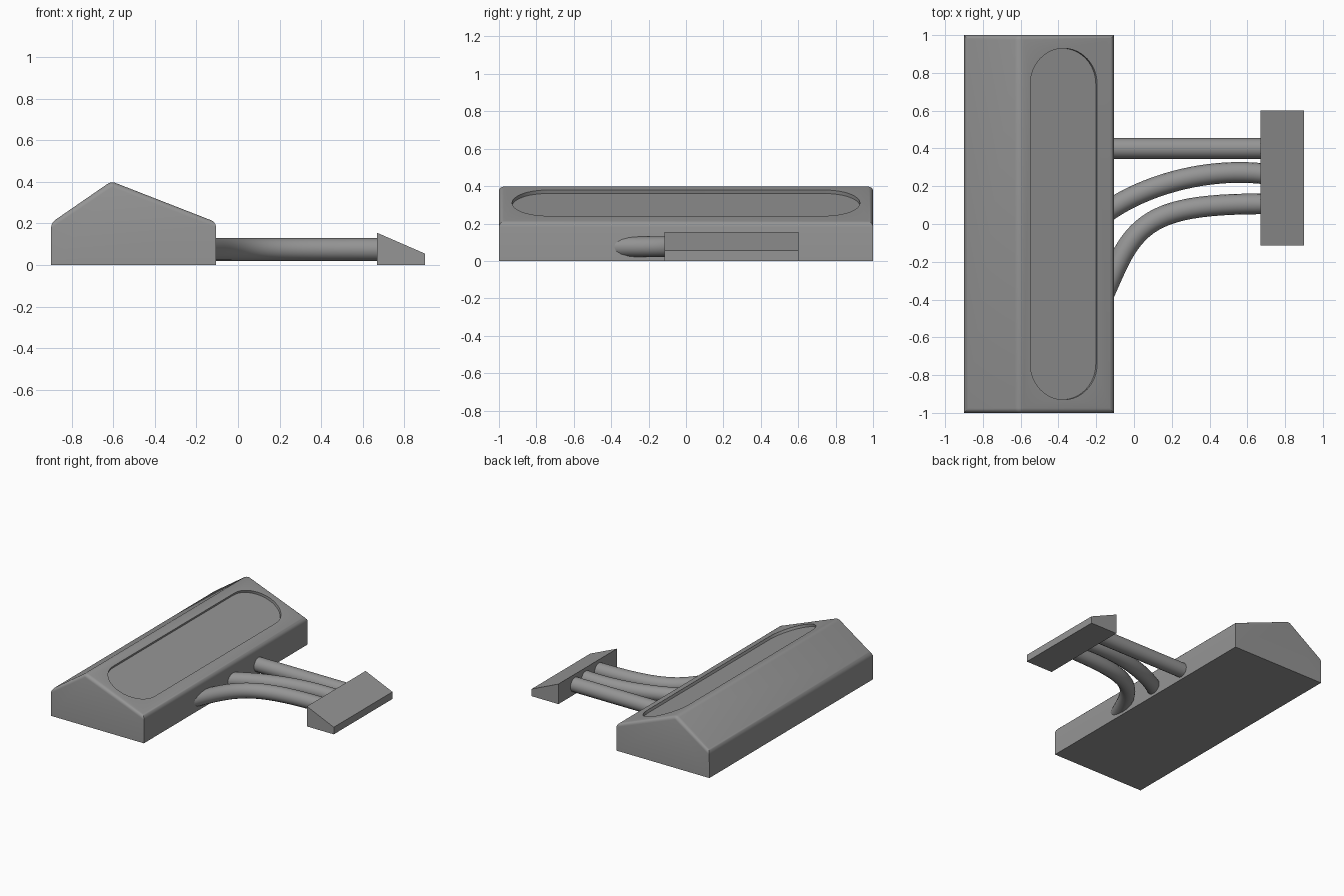
import bpy, bmesh, math
from mathutils import Matrix

cube = bpy.data.objects.get("Cube")
if cube:
    bpy.data.objects.remove(cube, do_unlink=True)

GREY = (0.3, 0.3, 0.3, 1)
grey = bpy.data.materials.new("plain grey")
grey.use_nodes = True
grey.diffuse_color = GREY
grey.node_tree.nodes["Principled BSDF"].inputs["Base Color"].default_value = GREY


def add_object(name, data):
    obj = bpy.data.objects.new(name, data)
    bpy.context.collection.objects.link(obj)
    data.materials.append(grey)
    return obj


def select(obj):
    bpy.ops.object.select_all(action="DESELECT")
    obj.select_set(True)
    bpy.context.view_layer.objects.active = obj


def prism(name, outline, vector, bevel=0, bevel_rule=None):
    """Extrude a closed outline along a vector, optionally rounding chosen edges."""
    bm = bmesh.new()
    face = bm.faces.new([bm.verts.new(p) for p in outline])
    made = bmesh.ops.extrude_face_region(bm, geom=[face])["geom"]
    bmesh.ops.translate(bm, vec=vector, verts=[v for v in made if isinstance(v, bmesh.types.BMVert)])
    bmesh.ops.recalc_face_normals(bm, faces=bm.faces)
    if bevel:
        edges = [e for e in bm.edges if bevel_rule(e)]
        bmesh.ops.bevel(bm, geom=edges, offset=bevel, segments=5, profile=0.5,
                        affect="EDGES", clamp_overlap=True)
    mesh = bpy.data.meshes.new(name)
    bm.to_mesh(mesh)
    bm.free()
    return add_object(name, mesh)


# Main body: long gabled block with rounded roof edges
apex, eave = (-0.61, 0.403), (-0.105, 0.206)
profile = [(-0.9, 0), (-0.9, 0.203), apex, eave, (-0.105, 0)]
body = prism("main_body", [(x, -1, z) for x, z in profile], (0, 2, 0), 0.025,
             lambda e: all(v.co.z > 0.1 for v in e.verts))

# Pill-shaped recess sunk square to the long roof slope
radius, half_length, depth, steps = 0.19, 0.93, 0.02, 24
pill = []
for side in (1, -1):
    for i in range(steps + 1):
        a = math.pi * i / steps
        pill.append((side * radius * math.cos(a),
                     side * (half_length - radius + radius * math.sin(a)), -depth))
cutter = prism("recess_cutter", pill, (0, 0, 0.1))
run, drop = eave[0] - apex[0], apex[1] - eave[1]
centre_x = -0.372
centre_z = apex[1] - (centre_x - apex[0]) * drop / run
cutter.data.transform(Matrix.Translation((centre_x, 0, centre_z))
                      @ Matrix.Rotation(math.atan2(drop, run), 4, "Y"))
cutter.hide_render = True

select(body)
cut = body.modifiers.new("recess", "BOOLEAN")
cut.operation = "DIFFERENCE"
cut.solver = "EXACT"
cut.object = cutter
bpy.ops.object.modifier_apply(modifier=cut.name)
bpy.data.objects.remove(cutter, do_unlink=True)
bpy.ops.object.shade_smooth_by_angle(angle=math.radians(30))

# End block: small sharp wedge
wedge = [(0.67, 0), (0.67, 0.155), (0.9, 0.055), (0.9, 0)]
prism("end_wedge", [(x, -0.115, z) for x, z in wedge], (0, 0.717, 0))


def tube(name, start, handle_a, handle_b, end):
    """Round pipe along one bezier, with a straight lead-in buried in the body."""
    curve = bpy.data.curves.new(name, "CURVE")
    curve.dimensions = "3D"
    curve.bevel_depth = 0.055
    curve.bevel_resolution = 6
    curve.resolution_u = 20
    curve.use_fill_caps = True
    spline = curve.splines.new("BEZIER")
    spline.bezier_points.add(2)
    lead = [s - 0.7 * (h - s) for s, h in zip(start, handle_a)]
    mid = [(s + l) / 2 for s, l in zip(start, lead)]
    knots = [(lead, lead, mid), (start, mid, handle_a), (end, handle_b, end)]
    for point, (co, left, right) in zip(spline.bezier_points, knots):
        point.handle_left_type = point.handle_right_type = "FREE"
        point.co = (*co, 0.075)
        point.handle_left = (*left, 0.075)
        point.handle_right = (*right, 0.075)
    obj = add_object(name, curve)
    select(obj)
    bpy.ops.object.convert(target="MESH")
    bpy.ops.object.shade_smooth_by_angle(angle=math.radians(40))


# Three connecting tubes, from straight to most curved
tube("straight_tube", (-0.105, 0.4), (0.02, 0.4), (0.4, 0.4), (0.68, 0.4))
tube("middle_tube", (-0.105, 0.09), (0.05, 0.19), (0.35, 0.3), (0.68, 0.267))
tube("outer_tube", (-0.105, -0.25), (0.02, 0.03), (0.15, 0.105), (0.68, 0.107))
